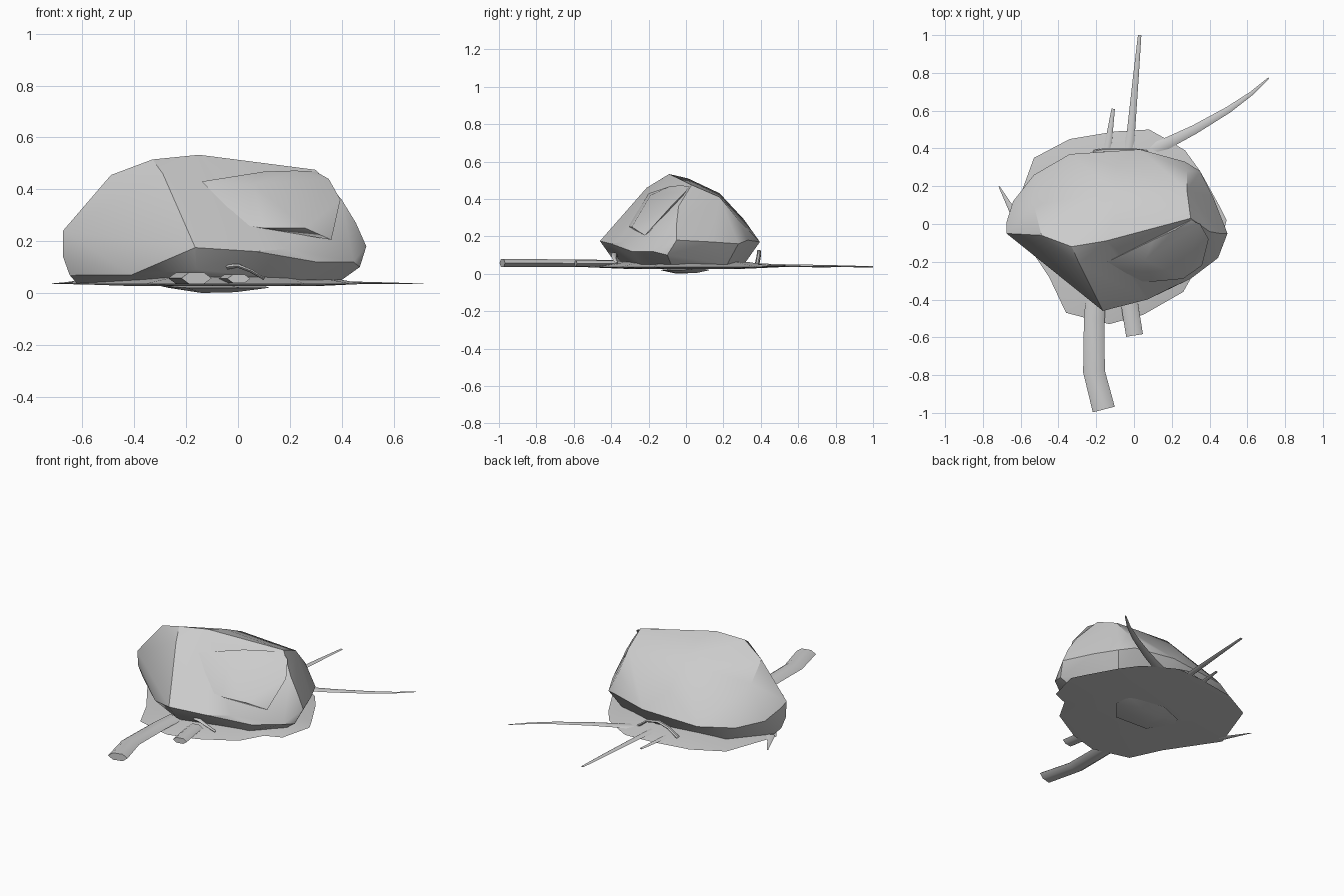
import bpy, bmesh, math
from mathutils import Vector


def finish(bm, name, angle=30):
    bmesh.ops.recalc_face_normals(bm, faces=bm.faces[:])
    me = bpy.data.meshes.new(name)
    bm.to_mesh(me)
    bm.free()
    ob = bpy.data.objects.new(name, me)
    bpy.context.collection.objects.link(ob)
    bpy.ops.object.select_all(action='DESELECT')
    ob.select_set(True)
    bpy.context.view_layer.objects.active = ob
    bpy.ops.object.shade_smooth_by_angle(angle=math.radians(angle))
    return ob


def hull(name, pts, angle=30):
    bm = bmesh.new()
    for p in pts:
        bm.verts.new(p)
    r = bmesh.ops.convex_hull(bm, input=bm.verts[:])
    loose = [v for v in bm.verts if not v.link_faces]
    bmesh.ops.delete(bm, geom=loose, context='VERTS')
    bmesh.ops.dissolve_limit(bm, angle_limit=math.radians(3),
                             verts=bm.verts[:], edges=bm.edges[:])
    return finish(bm, name, angle)


def root(name, path, w0, w1, flat=0.45, sides=6):
    """Flattened tapering tube along a path."""
    bm = bmesh.new()
    pts = [Vector(p) for p in path]
    n = len(pts)
    rings = []
    for i, p in enumerate(pts):
        t = (pts[min(i + 1, n - 1)] - pts[max(i - 1, 0)]).normalized()
        side = t.cross(Vector((0, 0, 1))).normalized()
        up = side.cross(t)
        w = (w0 + (w1 - w0) * i / (n - 1)) / 2
        ring = []
        for k in range(sides):
            a = math.tau * k / sides
            ring.append(bm.verts.new(p + side * w * math.cos(a) + up * w * flat * math.sin(a)))
        rings.append(ring)
    for a, b in zip(rings, rings[1:]):
        for k in range(sides):
            j = (k + 1) % sides
            bm.faces.new((a[k], a[j], b[j], b[k]))
    bm.faces.new(rings[0])
    bm.faces.new(rings[-1])
    return finish(bm, name, 50)


# faceted boulder
hull("boulder", [
    (-.29, -.21, .46), (-.165, -.46, .175),
    (-.33, -.12, .515), (-.15, -.09, .533), (.30, .03, .475),
    (-.49, -.06, .455), (-.675, -.05, .24), (-.675, -.04, .14), (-.675, .01, .22),
    (-.64, .12, .17), (-.53, .26, .15), (-.53, .10, .37), (-.34, .37, .15),
    (-.10, .01, .51), (-.10, .18, .43), (-.10, .31, .29), (.03, .395, .17),
    (.28, .18, .41), (.28, .28, .29), (.27, .33, .18), (.35, .28, .16),
    (.42, .14, .17), (.455, -.05, .27), (.40, -.04, .36), (.495, -.05, .18),
    (.47, -.10, .10), (.445, -.18, .12), (.30, -.29, .12), (.19, -.34, .17),
    (.07, -.40, .16), (-.16, -.40, .09), (-.41, -.25, .07), (-.65, -.03, .07),
    (-.62, 0, .035), (-.45, .24, .05), (0, .31, .05), (.30, .22, .05),
    (.40, -.08, .05), (.25, -.24, .05), (-.15, -.35, .05)])

# raised slab on the front
hull("front_slab", [
    (-.14, -.20, .43), (.03, -.305, .26), (.10, -.305, .25), (.26, -.29, .25),
    (.36, -.22, .205), (.395, -.08, .36), (.35, 0, .44), (.30, .02, .468),
    (.22, -.03, .472), (.10, -.085, .468), (.06, -.19, .42), (.2, -.1, .3)], 35)

# thin soil patch, slightly domed
outline = [(-.34, .45), (-.10, .49), (.08, .50), (.17, .45), (.27, .39), (.35, .28),
           (.45, .10), (.49, .02), (.44, -.18), (.34, -.22), (.26, -.36), (.05, -.48),
           (-.13, -.53), (-.36, -.47), (-.45, -.28), (-.65, .02), (-.53, .35)]
bm = bmesh.new()
rim = [bm.verts.new((x, y, .035)) for x, y in outline]
for z, s in ((.062, .68), (.026, .6)):
    inner = [bm.verts.new((x * s, y * s, z)) for x, y in outline]
    for i in range(len(rim)):
        j = (i + 1) % len(rim)
        bm.faces.new((rim[i], rim[j], inner[j], inner[i]))
    bm.faces.new(inner)
finish(bm, "soil_patch")

# knot under the soil
hull("under_knot", [
    (-.30, 0, .027), (-.2, -.13, .02), (.02, -.14, .02), (.12, -.02, .02), (.10, .08, .028),
    (-.12, .13, .02), (-.27, .07, .02), (-.14, -.05, 0), (-.01, -.04, .003),
    (-.03, .05, .003), (-.16, .04, .004), (-.1, 0, .035)])

# roots spreading from the soil
root("thick_front_root", [(-.20, -.36, .055), (-.21, -.50, .055), (-.212, -.78, .057),
                          (-.16, -.982, .057)], .105, .12, .42)
root("short_front_root", [(-.03, -.38, .055), (-.015, -.48, .055), (.003, -.59, .055)],
     .09, .09, .42)
root("long_back_root", [(-.03, .38, .046), (-.015, .50, .044), (.01, .78, .041),
                        (.03, 1.0, .037)], .055, .018, .4)
root("curved_back_root", [(.08, .38, .042), (.17, .425, .042), (.32, .50, .041),
                          (.50, .605, .039), (.62, .69, .037), (.713, .773, .035)],
     .075, .008, .25)
root("small_back_root", [(-.14, .40, .045), (-.11, .61, .04)], .04, .018, .4)
root("left_root", [(-.62, .03, .04), (-.66, .10, .038), (-.715, .20, .036)], .05, .006, .3)
root("front_loop", [(-.04, -.37, .10), (.0, -.385, .105), (.05, -.385, .085),
                    (.10, -.37, .055)], .035, .018, .6)
root("back_loop", [(-.21, .38, .05), (-.15, .39, .10), (-.08, .39, .12),
                   (0, .39, .105), (.07, .38, .05)], .025, .02, .8)
